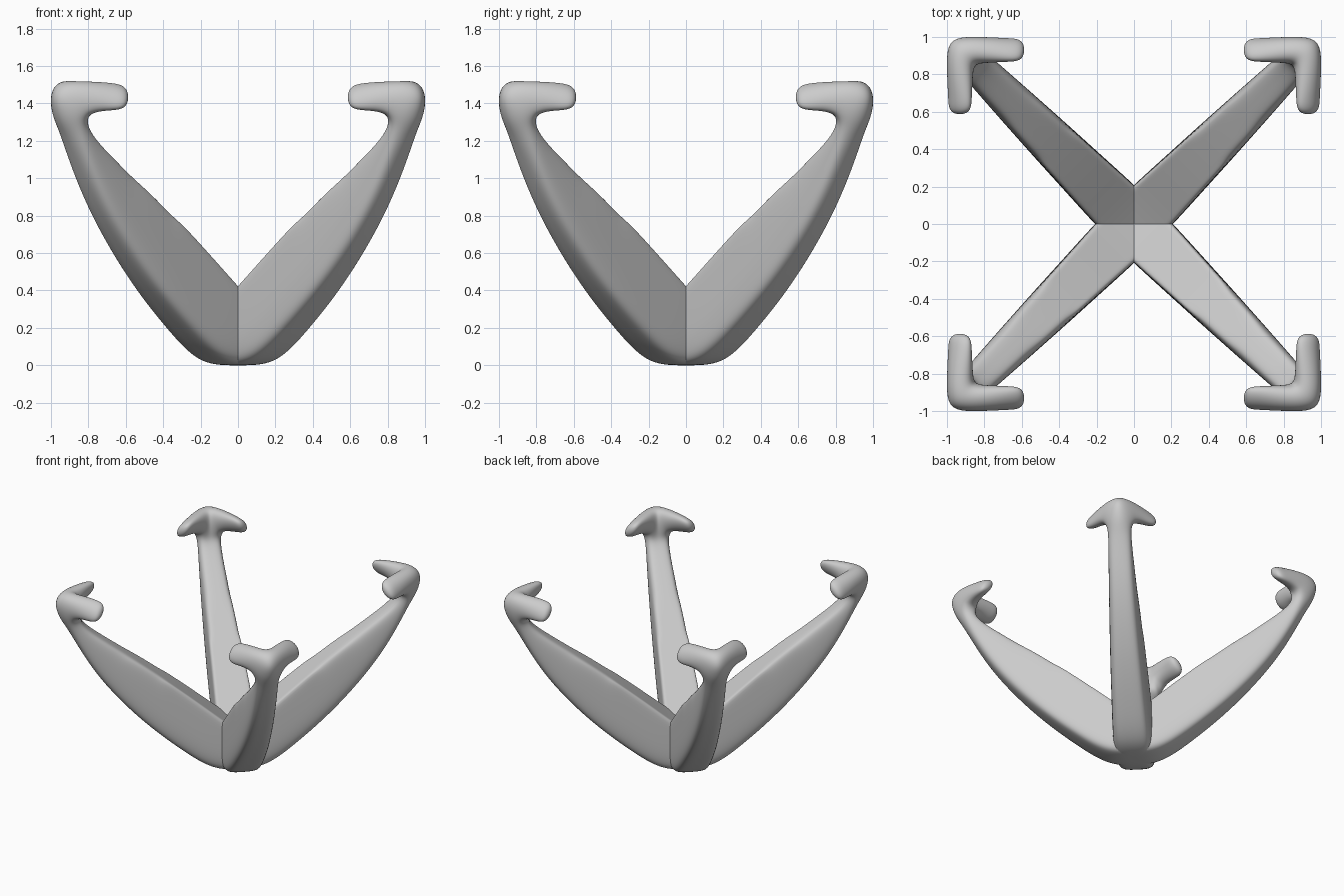
import bpy, bmesh, math
from mathutils import Vector

if "Cube" in bpy.data.objects:
    bpy.data.objects.remove(bpy.data.objects["Cube"])

R2 = math.sqrt(2)
bm = bmesh.new()
crease = bm.edges.layers.float.new("crease_edge")


def diag(u, v, z):
    """Point from distance u along the diagonal and sideways offset v."""
    return bm.verts.new(((u + v) / R2, (u - v) / R2, z))


def bridge(a, b, skip=()):
    n = len(a)
    for i in range(n):
        if i not in skip:
            j = (i + 1) % n
            bm.faces.new((a[i], a[j], b[j], b[i]))


# Leg stations: inner u, inner z, outer u, outer z, half width, outer ridge bulge
stations = [
    (-0.15, 0.20, -0.20, -0.01, 0.150, 0),
    (0.00, 0.31, 0.00, -0.01, 0.149, 0),
    (0.14, 0.42, 0.20, -0.01, 0.146, 0),
    (0.34, 0.59, 0.44, 0.17, 0.134, 0),
    (0.60, 0.80, 0.76, 0.445, 0.120, 0),
    (0.88, 1.01, 1.04, 0.77, 0.104, 0),
    (1.10, 1.17, 1.19, 1.025, 0.092, 0.005),
    (1.20, 1.27, 1.28, 1.23, 0.086, 0.03),
]
rings = []
for ui, zi, uo, zo, v, b in stations:
    w = v + 0.006
    rings.append([diag(ui, 0, zi), diag(ui, v, zi), diag(uo, w, zo),
                  diag(uo + b, 0, zo), diag(uo, -w, zo), diag(ui, -v, zi)])

# L-shaped corner head
a, o, s = 0.855, 1.006, 0.80
plan = [(a, a), (a, s), (o, s), (o, o), (s, o), (s, a)]
low_z = (1.335, 1.35, 1.33, 1.335, 1.33, 1.35)
top_z = (1.525, 1.525, 1.503, 1.51, 1.503, 1.525)
for heights in (low_z, top_z):
    rings.append([bm.verts.new((x, y, z)) for (x, y), z in zip(plan, heights)])
for k in range(len(rings) - 1):
    bridge(rings[k], rings[k + 1], (1, 4) if k == len(rings) - 2 else ())
low, top = rings[-2], rings[-1]
bm.faces.new((top[0], top[1], top[2], top[3]))
bm.faces.new((top[0], top[3], top[4], top[5]))

# Two hook arms with a slanted section, grown from the head
for i, swap in ((1, False), (4, True)):
    j = i + 1
    loop = [low[i], low[j], top[j], top[i]]
    for d, z0, z1, w in ((0.67, 1.335, 1.515, 0), (0.58, 1.352, 1.49, 0.008)):
        pts = [(a + w + 0.025, d, z0 + 0.035), (o - w + 0.008, d, z0 - 0.008),
               (o - w - 0.025, d, z1 - 0.03), (a + w - 0.008, d, z1 + 0.01)]
        if swap:
            pts = [(y, x, z) for x, y, z in (pts[1], pts[0], pts[3], pts[2])]
        new = [bm.verts.new(p) for p in pts]
        bridge(loop, new)
        loop = new
    bm.faces.new(loop)

# Slightly tighter long edges on the leg
for k in range(len(stations) - 1):
    fade = max(0, 1 - max(0, k - 3) / 4)
    for idx, c in ((1, 0.5), (5, 0.5), (2, 0.25), (4, 0.25)):
        bm.edges.get((rings[k][idx], rings[k + 1][idx]))[crease] = c * fade
bm.edges.get((low[3], top[3]))[crease] = 0.2
bmesh.ops.recalc_face_normals(bm, faces=bm.faces)

mesh = bpy.data.meshes.new("hooked_legs")
bm.to_mesh(mesh)
bm.free()
obj = bpy.data.objects.new("hooked_legs", mesh)
bpy.context.collection.objects.link(obj)
bpy.context.view_layer.objects.active = obj
obj.select_set(True)

sub = obj.modifiers.new("smooth", 'SUBSURF')
sub.levels = sub.render_levels = 4
bpy.ops.object.modifier_apply(modifier=sub.name)

# Trim the leg at the two symmetry planes
bm = bmesh.new()
bm.from_mesh(obj.data)
for n in (Vector((1, 0, 0)), Vector((0, 1, 0))):
    bmesh.ops.bisect_plane(bm, geom=bm.verts[:] + bm.edges[:] + bm.faces[:],
                           plane_co=(0, 0, 0), plane_no=n, clear_inner=True)
# Rest the lowest point on the ground
base = min(v.co.z for v in bm.verts)
for v in bm.verts:
    v.co.z -= base
bm.to_mesh(obj.data)
bm.free()

# Four-way mirror
mir = obj.modifiers.new("mirror", 'MIRROR')
mir.use_axis = (True, True, False)
bpy.ops.object.modifier_apply(modifier=mir.name)
bpy.ops.object.shade_smooth_by_angle(angle=math.radians(40))
